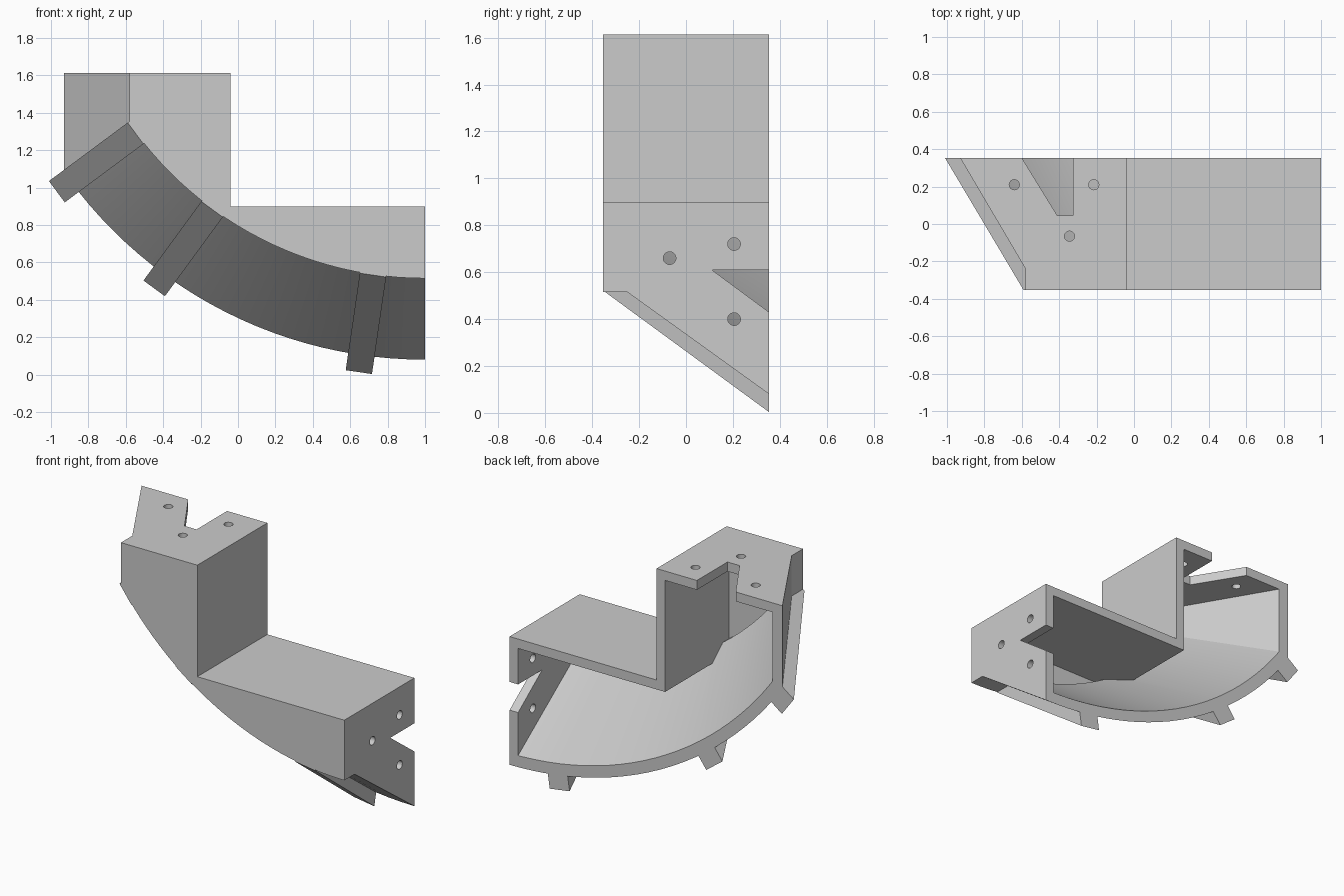
import bpy, bmesh, math
from mathutils import Vector, Matrix

old = bpy.data.objects.get("Cube")
if old:
    bpy.data.objects.remove(old, do_unlink=True)

grey = bpy.data.materials.new("plain grey")
grey.use_nodes = True
grey.diffuse_color = (0.6, 0.6, 0.6, 1)
grey.node_tree.nodes["Principled BSDF"].inputs["Base Color"].default_value = (0.6, 0.6, 0.6, 1)

FRONT, BACK = -0.354, 0.354
WALL = 0.06
TOP, SHELF, CORNER_X = 1.613, 0.9, -0.04
AXIS = Vector((1, 0, 2.44))      # centre of the curved underside
RADIUS = 1.925                   # underside radius at the front
FLARE = 0.72                     # radius gained per unit of depth
SLANT = 0.589                    # sideways gain of the slanted end


def finish(bm, name):
    bmesh.ops.recalc_face_normals(bm, faces=bm.faces)
    mesh = bpy.data.meshes.new(name)
    bm.to_mesh(mesh)
    bm.free()
    mesh.materials.append(grey)
    obj = bpy.data.objects.new(name, mesh)
    bpy.context.collection.objects.link(obj)
    return obj


def prism(name, points, push):
    """Extrude a flat polygon along a vector."""
    bm = bmesh.new()
    face = bm.faces.new([bm.verts.new(p) for p in points])
    out = bmesh.ops.extrude_face_region(bm, geom=[face])
    verts = [v for v in out["geom"] if isinstance(v, bmesh.types.BMVert)]
    bmesh.ops.translate(bm, verts=verts, vec=push)
    return finish(bm, name)


def turned(name, profile, sides=160):
    """Solid of revolution about the depth axis from (radius, y) pairs."""
    bm = bmesh.new()
    rings = []
    for r, y in profile:
        ring = []
        for i in range(sides):
            a = math.tau * i / sides
            ring.append(bm.verts.new(AXIS + Vector((r * math.sin(a), y, -r * math.cos(a)))))
        rings.append(ring)
    for a, b in zip(rings, rings[1:]):
        for i in range(sides):
            j = (i + 1) % sides
            bm.faces.new((a[i], a[j], b[j], b[i]))
    bm.faces.new(rings[0])
    bm.faces.new(rings[-1])
    return finish(bm, name)


def peg(centre, axis):
    bm = bmesh.new()
    turn = Matrix.Rotation(math.pi / 2, 4, 'Y') if axis == 'X' else Matrix()
    bmesh.ops.create_cone(bm, cap_ends=True, segments=24, radius1=0.027, radius2=0.027,
                          depth=0.2, matrix=Matrix.Translation(centre) @ turn)
    return finish(bm, "hole_cutter")


def boolean(target, tool, operation):
    mod = target.modifiers.new("cut", 'BOOLEAN')
    mod.operation = operation
    mod.solver = 'EXACT'
    mod.object = tool
    bpy.context.view_layer.objects.active = target
    bpy.ops.object.modifier_apply(modifier=mod.name)
    bpy.data.objects.remove(tool, do_unlink=True)


def block(name, t, back):
    """Stepped block with slanted end and flared round underside, inset by t."""
    sec = math.hypot(1, SLANT)
    y0, y1 = FRONT + t, -0.24 + t * (sec - 1) / SLANT
    left, right = -0.58 + t, 1 - t
    plan = [(right, y0, -0.2), (right, back, -0.2),
            (left - SLANT * (back - y1), back, -0.2), (left, y1, -0.2), (left, y0, -0.2)]
    obj = prism(name, plan, (0, 0, TOP - t + 0.2))
    x, z = CORNER_X - t, SHELF - t
    step = prism("step_cutter", [(x, -1, z), (2, -1, z), (2, -1, 3), (x, -1, 3)], (0, 2, 0))
    boolean(obj, step, 'DIFFERENCE')
    y2 = -0.25 + t * (math.hypot(1, FLARE) - 1) / FLARE
    r = RADIUS - t
    round_tool = turned("round_cutter", [(r, -0.8), (r, y2), (r + FLARE * (0.8 - y2), 0.8)])
    boolean(obj, round_tool, 'INTERSECT')
    return obj


# Hollow shell, open at the back
shell = block("bracket_shell", 0, BACK)
boolean(shell, block("cavity_cutter", WALL, 0.5), 'DIFFERENCE')

# Notches in the top plate and in the side plate
top_notch = [(-0.69, 0.5, 1.5), (-0.41, 0.045, 1.5), (-0.325, 0.045, 1.5), (-0.325, 0.5, 1.5)]
side_notch = [(0.9, 0.5, 0.61), (0.9, 0.11, 0.61), (0.9, 0.5, 0.322)]
boolean(shell, prism("top_notch_cutter", top_notch, (0, 0, 0.3)), 'DIFFERENCE')
boolean(shell, prism("side_notch_cutter", side_notch, (0.3, 0, 0)), 'DIFFERENCE')

# Screw holes
for x, y in ((-0.64, 0.21), (-0.215, 0.21), (-0.345, -0.065)):
    boolean(shell, peg((x, y, TOP), 'Z'), 'DIFFERENCE')
for y, z in ((0.205, 0.72), (-0.07, 0.66), (0.205, 0.40)):
    boolean(shell, peg((1, y, z), 'X'), 'DIFFERENCE')

# Three radial ribs under the curved surface
rib_profile = [(1.928, FRONT), (2.452, BACK), (2.325, BACK), (1.89, -0.25), (1.89, FRONT)]
parts = [shell]
for name, degrees in (("lower_rib", 8.3), ("middle_rib", 36.2), ("upper_rib", 53.4)):
    a = math.radians(degrees)
    out = Vector((-math.sin(a), 0, -math.cos(a)))
    side = Vector((math.cos(a), 0, -math.sin(a))) * 0.071
    points = [AXIS + out * r + Vector((0, y, 0)) - side for r, y in rib_profile]
    parts.append(prism(name, points, side * 2))

# Smooth curves, crisp corners
bpy.ops.object.select_all(action='DESELECT')
for obj in parts:
    obj.select_set(True)
bpy.context.view_layer.objects.active = shell
bpy.ops.object.shade_smooth_by_angle(angle=math.radians(25))
